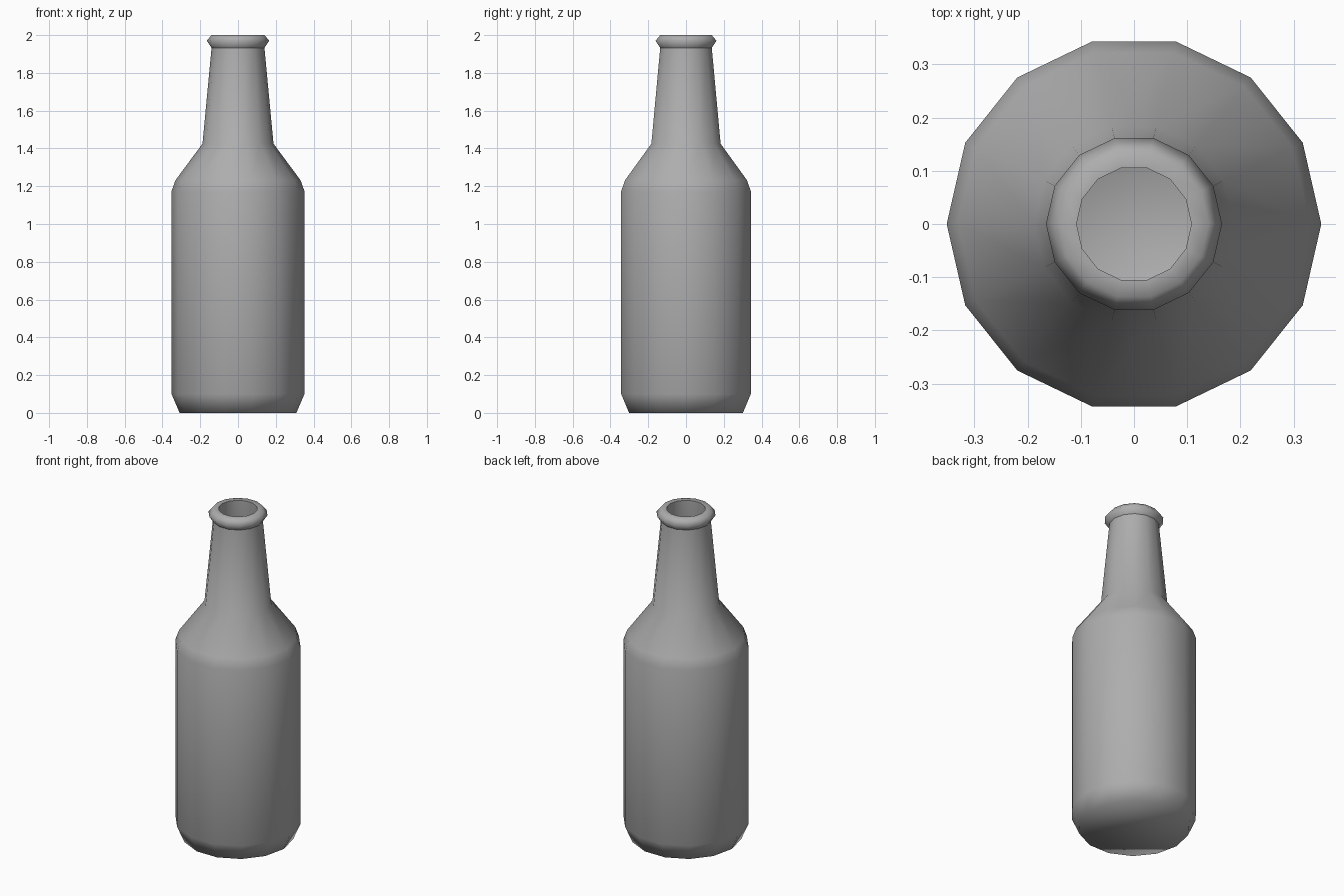
import bpy, bmesh
from math import cos, sin, tau

if "Cube" in bpy.data.objects:
    bpy.data.objects.remove(bpy.data.objects["Cube"])

SIDES = 14


def lathe(name, profile, sharp_rings):
    """Spin a (radius, z) profile round z, cap both ends, crease some rings."""
    bm = bmesh.new()
    rings = [[bm.verts.new((r * cos(tau * i / SIDES), r * sin(tau * i / SIDES), z))
              for i in range(SIDES)] for r, z in profile]
    for a, b in zip(rings, rings[1:]):
        for i in range(SIDES):
            j = (i + 1) % SIDES
            bm.faces.new((a[i], a[j], b[j], b[i]))
    bm.faces.new(rings[0][::-1])
    bm.faces.new(rings[-1])
    for f in bm.faces:
        f.smooth = True
    for k in sharp_rings:
        for i in range(SIDES):
            bm.edges.get((rings[k][i], rings[k][(i + 1) % SIDES])).smooth = False
    mesh = bpy.data.meshes.new(name)
    bm.to_mesh(mesh)
    bm.free()
    obj = bpy.data.objects.new(name, mesh)
    bpy.context.collection.objects.link(obj)
    return obj


# Outside: base, body, shoulder, neck, lip
outside = [(0.309, 0.0), (0.352, 0.10), (0.352, 1.173), (0.331, 1.232),
           (0.188, 1.425), (0.14, 1.933), (0.1655, 1.97), (0.14, 2.0)]
# Inside: mouth, neck, shoulder, body, floor
inside = [(0.108, 2.0), (0.11, 1.933), (0.16, 1.415), (0.305, 1.215),
          (0.325, 1.165), (0.325, 0.11), (0.29, 0.025)]
# Creases under the lip and round the mouth
bottle = lathe("bottle", outside + inside, (5, 8))

# Darker grey glass
glass = bpy.data.materials.new("dark_grey")
glass.diffuse_color = (0.42, 0.42, 0.42, 1)
glass.use_nodes = True
glass.node_tree.nodes["Principled BSDF"].inputs["Base Color"].default_value = glass.diffuse_color
bottle.data.materials.append(glass)
